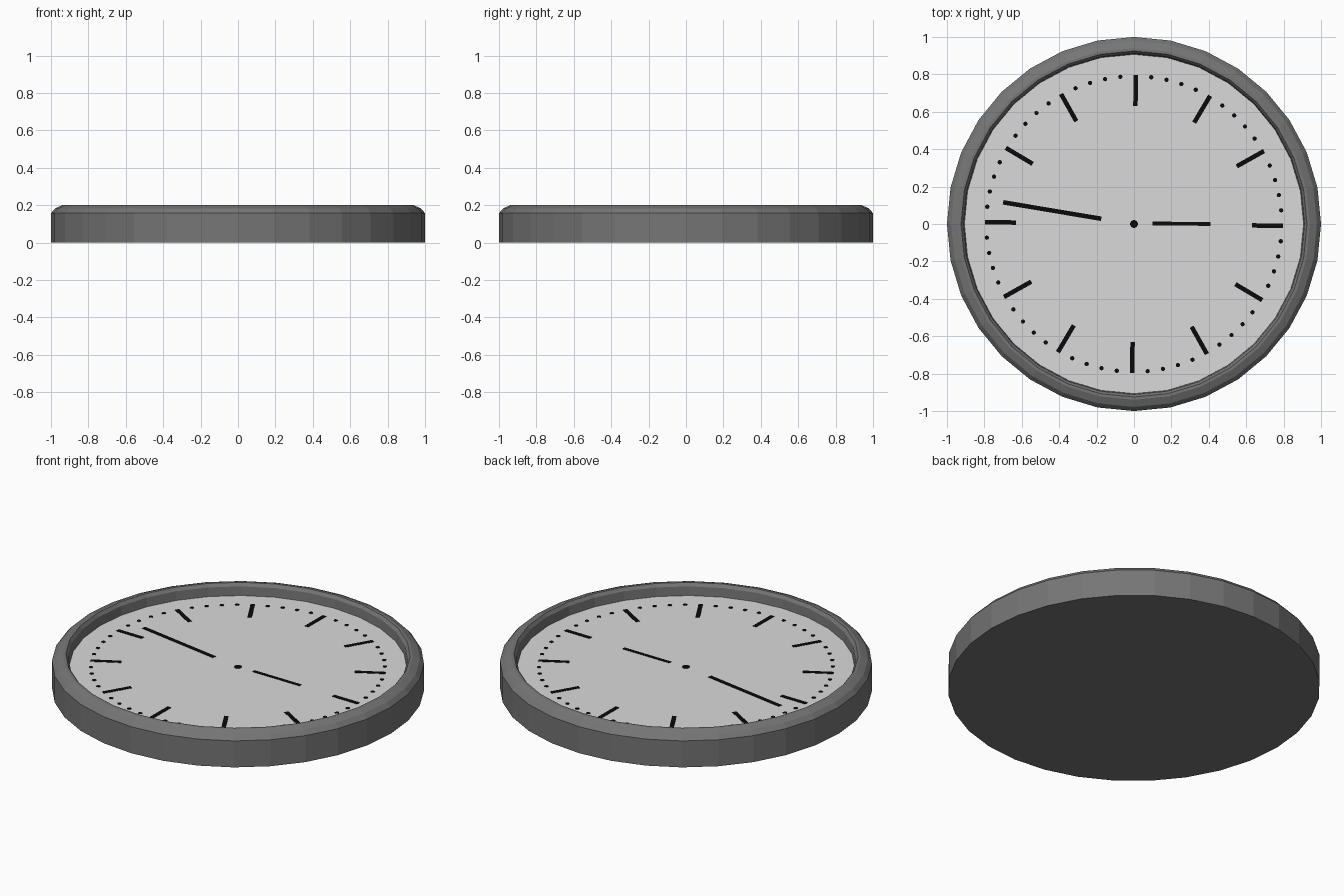
import bpy, bmesh, math
from mathutils import Matrix, Vector

if "Cube" in bpy.data.objects:
    bpy.data.objects.remove(bpy.data.objects["Cube"])

SIDES = 32
FACE_Z = 0.13
TILT = math.radians(-0.7)   # dial is turned very slightly clockwise


def material(name, rgb):
    m = bpy.data.materials.new(name)
    m.diffuse_color = (*rgb, 1)
    m.use_nodes = True
    m.node_tree.nodes["Principled BSDF"].inputs["Base Color"].default_value = m.diffuse_color
    return m


case_grey = material("case grey", (0.18, 0.18, 0.18))
dial_white = material("dial light grey", (0.70, 0.70, 0.70))
ink_black = material("ink black", (0.003, 0.003, 0.003))


def finish(bm, name, mat):
    me = bpy.data.meshes.new(name)
    bm.normal_update()
    bm.to_mesh(me)
    bm.free()
    me.materials.append(mat)
    ob = bpy.data.objects.new(name, me)
    bpy.context.collection.objects.link(ob)
    return ob


def ring(bm, r, z):
    return [bm.verts.new((r * math.sin(2 * math.pi * i / SIDES),
                          r * math.cos(2 * math.pi * i / SIDES), z))
            for i in range(SIDES)]


def add_bar(bm, a, b, width, height=0.002):
    """Thin flat bar lying on the dial between two points."""
    a, b = Vector(a), Vector(b)
    d, mid = b - a, (a + b) / 2
    mat = (Matrix.Translation((mid.x, mid.y, FACE_Z + height / 2))
           @ Matrix.Rotation(math.atan2(d.y, d.x), 4, 'Z')
           @ Matrix.Diagonal((d.length, width, height, 1)))
    bmesh.ops.create_cube(bm, size=1, matrix=mat)


def add_dot(bm, x, y, r, height=0.002):
    bmesh.ops.create_cone(bm, cap_ends=True, segments=8, radius1=r, radius2=r,
                          depth=height,
                          matrix=Matrix.Translation((x, y, FACE_Z + height / 2)))


def polar(r, a):
    return (r * math.cos(a), r * math.sin(a))


# Case: lathed rim profile with closed back
profile = [(1.0, 0.0), (1.0, 0.157), (0.978, 0.183), (0.94, 0.2),
           (0.925, 0.2), (0.912, 0.182), (0.907, FACE_Z - 0.01)]
bm = bmesh.new()
rings = [ring(bm, r, z) for r, z in profile]
for lo, hi in zip(rings, rings[1:]):
    for i in range(SIDES):
        j = (i + 1) % SIDES
        bm.faces.new((lo[i], lo[j], hi[j], hi[i]))
bm.faces.new(rings[0])
bm.faces.new(rings[-1])
bmesh.ops.recalc_face_normals(bm, faces=bm.faces)
finish(bm, "case", case_grey)

# Dial plate
bm = bmesh.new()
lo, hi = ring(bm, 0.907, FACE_Z - 0.008), ring(bm, 0.907, FACE_Z)
bm.faces.new(lo)
bm.faces.new(hi)
for i in range(SIDES):
    j = (i + 1) % SIDES
    bm.faces.new((lo[i], lo[j], hi[j], hi[i]))
bmesh.ops.recalc_face_normals(bm, faces=bm.faces)
finish(bm, "dial", dial_white)

# Hour bars and minute dots
hours, minutes = bmesh.new(), bmesh.new()
for k in range(60):
    a = TILT + k * math.pi / 30
    if k % 5 == 0:
        add_bar(hours, polar(0.63, a), polar(0.797, a), 0.024)
    else:
        add_dot(minutes, *polar(0.79, a), 0.012)
finish(hours, "hour_marks", ink_black)
finish(minutes, "minute_dots", ink_black)

# Hands and centre pin
bm = bmesh.new()
add_bar(bm, (-0.175, 0.028), (-0.70, 0.116), 0.024)
finish(bm, "minute_hand", ink_black)
bm = bmesh.new()
add_bar(bm, (0.10, 0.003), (0.41, 0.0), 0.02)
finish(bm, "hour_hand", ink_black)
bm = bmesh.new()
add_dot(bm, 0, 0, 0.022)
finish(bm, "centre_pin", ink_black)
